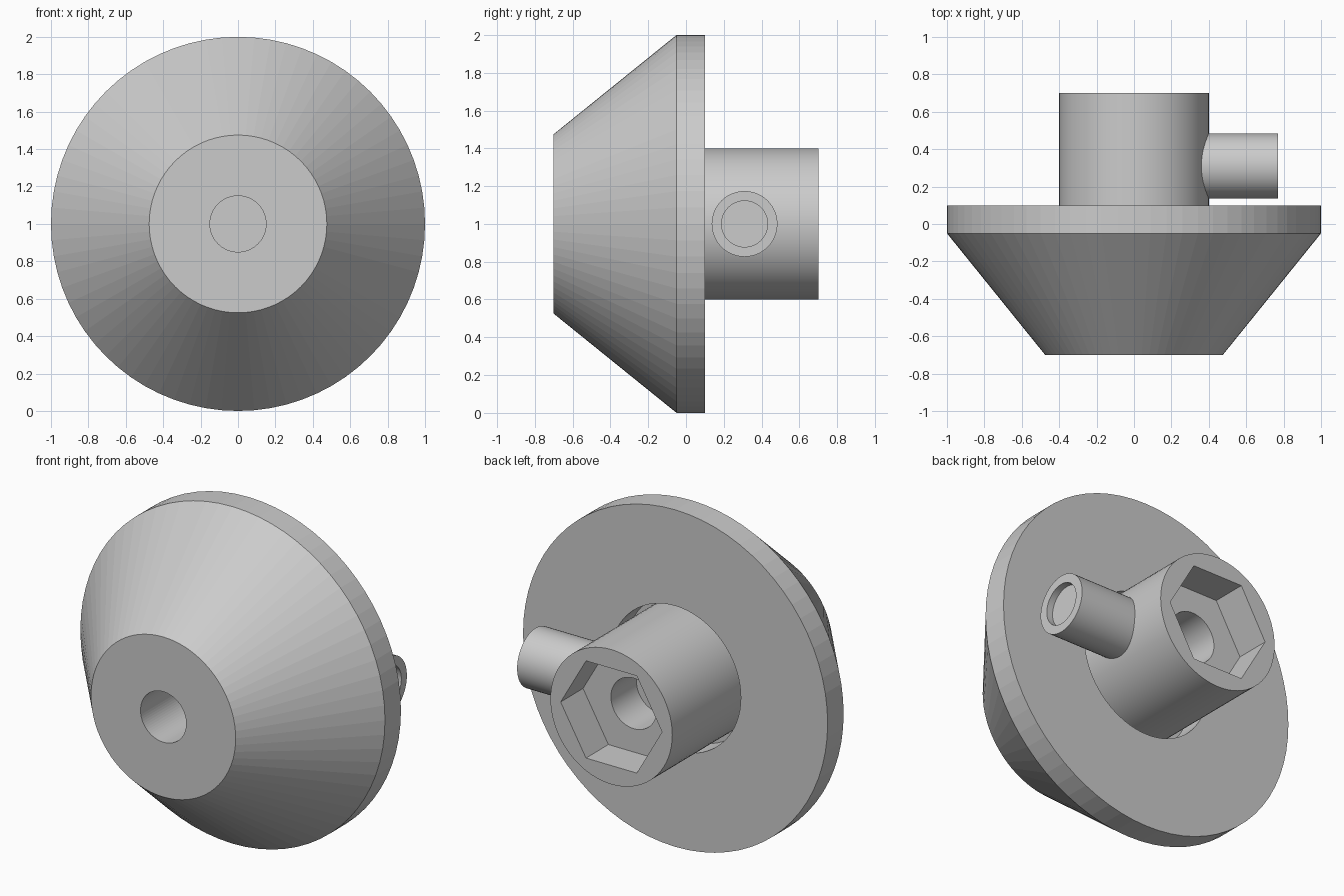
import bpy, bmesh, math
from mathutils import Matrix

if "Cube" in bpy.data.objects:
    bpy.data.objects.remove(bpy.data.objects["Cube"], do_unlink=True)

CENTRE_Z = 1.0
SIDES = 72

grey = bpy.data.materials.new("plain_grey")
grey.use_nodes = True
colour = (0.6, 0.6, 0.6, 1)
grey.diffuse_color = colour
grey.node_tree.nodes["Principled BSDF"].inputs["Base Color"].default_value = colour


def lathe(name, profile, axis="y", offset=(0, 0, CENTRE_Z), sides=SIDES):
    """Revolve (radius, distance) points around an axis; radius 0 closes an end."""
    bm = bmesh.new()
    rings = []
    for radius, along in profile:
        if radius == 0:
            rings.append([bm.verts.new((0, 0, along))])
        else:
            angles = [2 * math.pi * i / sides for i in range(sides)]
            rings.append([bm.verts.new((radius * math.cos(a), radius * math.sin(a), along))
                          for a in angles])
    for low, high in zip(rings, rings[1:]):
        if len(low) == 1:
            bm.faces.new(high)
        elif len(high) == 1:
            bm.faces.new(low)
        else:
            for i in range(sides):
                j = (i + 1) % sides
                bm.faces.new((low[i], low[j], high[j], high[i]))
    # Single centre points only mark a flat end cap
    bmesh.ops.delete(bm, geom=[v for v in bm.verts if not v.link_faces], context="VERTS")
    turn = Matrix.Rotation(-math.pi / 2, 4, "X") if axis == "y" else Matrix.Rotation(math.pi / 2, 4, "Y")
    bm.transform(Matrix.Translation(offset) @ turn)
    bmesh.ops.recalc_face_normals(bm, faces=bm.faces)
    mesh = bpy.data.meshes.new(name)
    bm.to_mesh(mesh)
    bm.free()
    mesh.materials.append(grey)
    obj = bpy.data.objects.new(name, mesh)
    bpy.context.collection.objects.link(obj)
    return obj


def cut(target, cutter):
    mod = target.modifiers.new("cut", "BOOLEAN")
    mod.operation = "DIFFERENCE"
    mod.solver = "EXACT"
    mod.object = cutter
    bpy.context.view_layer.objects.active = target
    bpy.ops.object.modifier_apply(modifier=mod.name)
    bpy.data.objects.remove(cutter, do_unlink=True)


# Tapered body with rim, blind front bore and rear pocket for the hub
lathe("tapered_body", [
    (0, -0.1), (0.15, -0.1), (0.15, -0.7), (0.475, -0.7), (1.0, -0.05),
    (1.0, 0.1), (0.43, 0.1), (0.43, -0.05), (0, -0.05)])

# Hub with blind rear bore and hexagonal socket
hub = lathe("hub", [
    (0, -0.05), (0.4, -0.05), (0.4, 0.7), (0.15, 0.7), (0.15, 0.25), (0, 0.25)])
cut(hub, lathe("hex_cutter", [(0, 0.49), (0.333, 0.49), (0.333, 0.8), (0, 0.8)], sides=6))

# Side stub with shallow recess in its end
lathe("side_stub", [
    (0, 0.32), (0.174, 0.32), (0.174, 0.77), (0.122, 0.77), (0.122, 0.73), (0, 0.73)],
    axis="x", offset=(0, 0.31, CENTRE_Z), sides=48)

# Soft shading on the round stub and hub, sharp at their edges
bpy.ops.object.select_all(action="DESELECT")
for name in ("hub", "side_stub"):
    obj = bpy.data.objects[name]
    obj.select_set(True)
    bpy.context.view_layer.objects.active = obj
bpy.ops.object.shade_smooth_by_angle(angle=math.radians(30))
